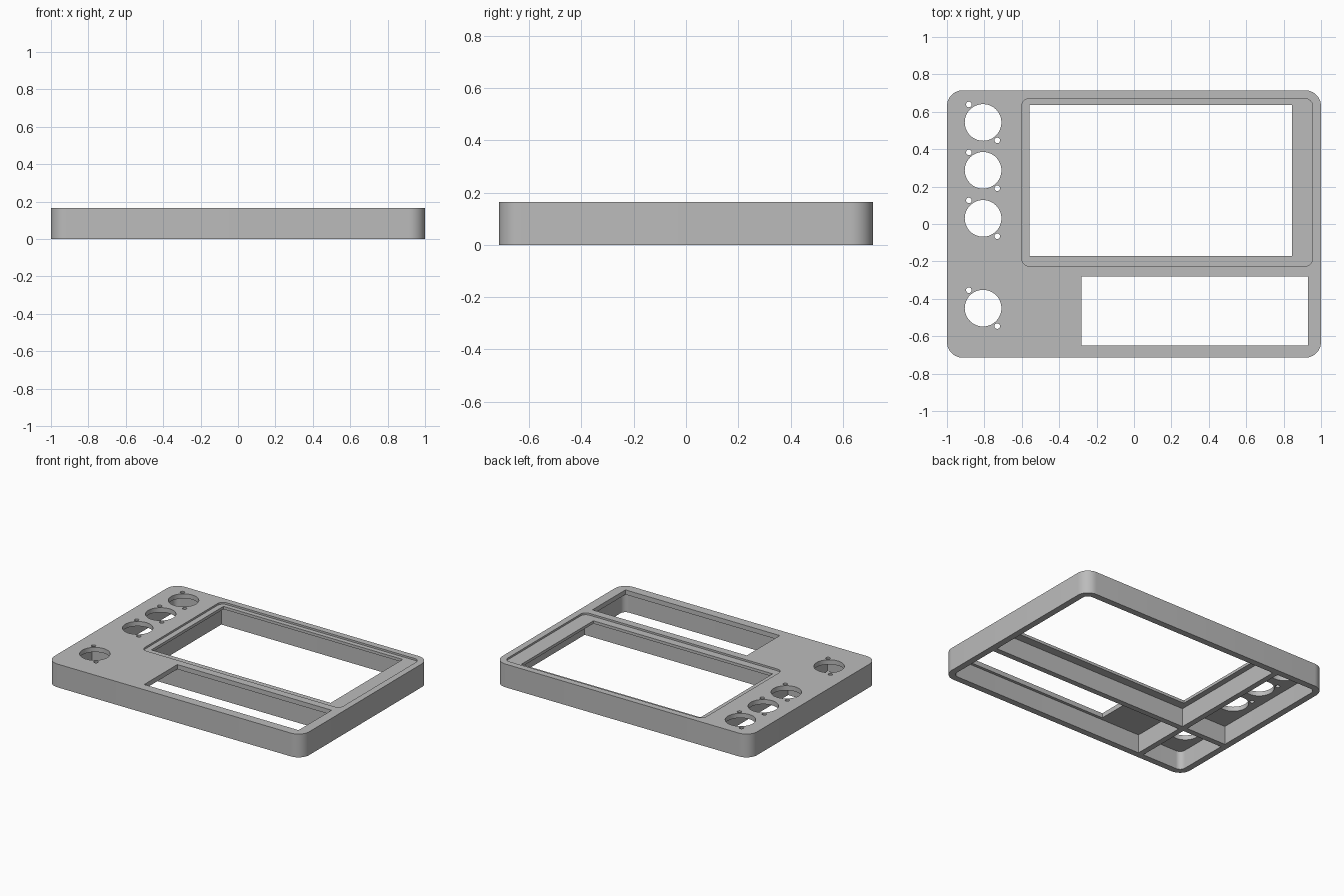
import bpy, bmesh, math

cube = bpy.data.objects.get("Cube")
if cube:
    bpy.data.objects.remove(cube, do_unlink=True)

HEIGHT, UNDERSIDE, RECESS = 0.165, 0.132, 0.152
HALF_X, HALF_Y = 1.0, 0.715
INNER_X, INNER_Y = 0.955, 0.67

grey = bpy.data.materials.new("light_grey_plastic")
grey.use_nodes = True
colour = (0.5, 0.5, 0.5, 1)
grey.diffuse_color = colour
grey.node_tree.nodes["Principled BSDF"].inputs["Base Color"].default_value = colour


def prism(name, outline, z0, z1):
    """Extrude a closed outline from z0 to z1."""
    bm = bmesh.new()
    face = bm.faces.new([bm.verts.new((x, y, z0)) for x, y in outline])
    top = bmesh.ops.extrude_face_region(bm, geom=[face])["geom"]
    bmesh.ops.translate(bm, vec=(0, 0, z1 - z0),
                        verts=[v for v in top if isinstance(v, bmesh.types.BMVert)])
    bmesh.ops.recalc_face_normals(bm, faces=bm.faces)
    mesh = bpy.data.meshes.new(name)
    bm.to_mesh(mesh)
    bm.free()
    mesh.materials.append(grey)
    obj = bpy.data.objects.new(name, mesh)
    bpy.context.collection.objects.link(obj)
    return obj


def rectangle(x0, x1, y0, y1, radii=(0, 0, 0, 0), steps=10):
    """Outline with one radius per corner: back left, back right, front right, front left."""
    points = []
    corners = [(x1, y1, -1, -1), (x0, y1, 1, -1), (x0, y0, 1, 1), (x1, y0, -1, 1)]
    for i, ((x, y, sx, sy), r) in enumerate(zip(corners, radii)):
        if r == 0:
            points.append((x, y))
            continue
        for s in range(steps + 1):
            a = math.pi / 2 * (i + s / steps)
            points.append((x + sx * r + r * math.cos(a), y + sy * r + r * math.sin(a)))
    return points


def circle(x, y, r, sides):
    return [(x + r * math.cos(math.tau * i / sides), y + r * math.sin(math.tau * i / sides))
            for i in range(sides)]


housing = prism("panel_housing", rectangle(-HALF_X, HALF_X, -HALF_Y, HALF_Y, [0.085] * 4), 0, HEIGHT)
cutters = []


def cut(name, outline, z0, z1):
    cutters.append(prism(name, outline, z0, z1))


# Four compartments underneath, separated by a cross of thin walls
R = 0.04
for name, x0, x1, y0, y1, radii in [
        ("screen_bay", -0.6, INNER_X, -0.23, INNER_Y, (R, 0, 0, 0)),
        ("knob_bay", -INNER_X, -0.64, -0.23, INNER_Y, (0, R, 0, 0)),
        ("corner_bay", -INNER_X, -0.64, -INNER_Y, -0.27, (0, 0, R, 0)),
        ("lower_bay", -0.6, INNER_X, -INNER_Y, -0.27, (0, 0, 0, R))]:
    cut(name, rectangle(x0, x1, y0, y1, radii), -0.1, UNDERSIDE)

# Shallow rounded recess and the two windows
cut("screen_recess", rectangle(-0.6, INNER_X, -0.225, INNER_Y, [R] * 4), RECESS, 0.3)
cut("screen_window", rectangle(-0.56, 0.845, -0.17, 0.637), 0.1, 0.3)
cut("lower_window", rectangle(-0.28, 0.93, -0.65, -0.28), 0.1, 0.3)

# Round connector openings, each with two screw holes
for y in (0.543, 0.287, 0.03, -0.45):
    cut("connector_hole", circle(-0.807, y, 0.098, 48), 0.1, 0.3)
    for side in (-1, 1):
        cut("screw_hole", circle(-0.807 + side * 0.076, y - side * 0.096, 0.015, 20), 0.1, 0.3)

for cutter in cutters:
    mod = housing.modifiers.new(cutter.name, 'BOOLEAN')
    mod.operation = 'DIFFERENCE'
    mod.solver = 'EXACT'
    mod.object = cutter

# Bake the cuts and remove the cutters
bpy.context.view_layer.update()
result = housing.evaluated_get(bpy.context.evaluated_depsgraph_get())
mesh = bpy.data.meshes.new_from_object(result)
housing.modifiers.clear()
housing.data = mesh
for cutter in cutters:
    bpy.data.objects.remove(cutter, do_unlink=True)

bpy.ops.object.select_all(action='DESELECT')
housing.select_set(True)
bpy.context.view_layer.objects.active = housing
bpy.ops.object.shade_smooth_by_angle(angle=math.radians(30))
